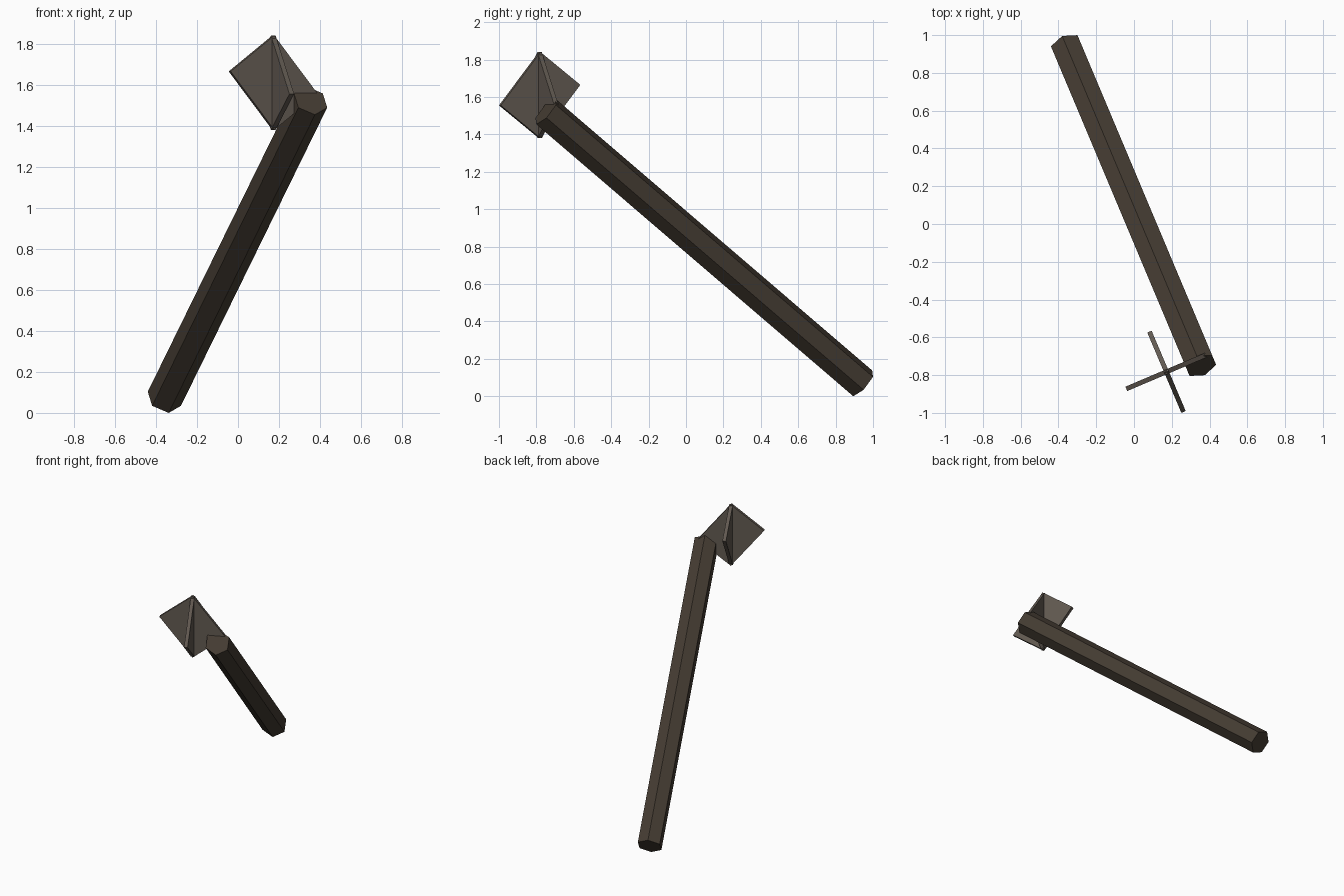
import bpy, bmesh, math
from mathutils import Vector

if "Cube" in bpy.data.objects:
    bpy.data.objects.remove(bpy.data.objects["Cube"])


def material(name, rgb):
    m = bpy.data.materials.new(name)
    m.diffuse_color = (*rgb, 1)
    m.use_nodes = True
    m.node_tree.nodes["Principled BSDF"].inputs["Base Color"].default_value = m.diffuse_color
    return m


shaft_mat = material("dark brown wood", (0.060, 0.046, 0.033))
vane_mat = material("grey brown feather", (0.120, 0.100, 0.082))


def prism(name, points, sweep, mat):
    """Extrude a polygon along a vector and link it as an object."""
    bm = bmesh.new()
    face = bm.faces.new([bm.verts.new(p) for p in points])
    new = bmesh.ops.extrude_face_region(bm, geom=[face])["geom"]
    bmesh.ops.translate(bm, vec=sweep,
                        verts=[v for v in new if isinstance(v, bmesh.types.BMVert)])
    bmesh.ops.recalc_face_normals(bm, faces=bm.faces)
    me = bpy.data.meshes.new(name)
    bm.to_mesh(me)
    bm.free()
    me.materials.append(mat)
    ob = bpy.data.objects.new(name, me)
    bpy.context.collection.objects.link(ob)
    return ob


# Hexagonal shaft, leaning, with one corner pointing up
low, high = Vector((-0.359, 0.945, 0.069)), Vector((0.354, -0.750, 1.523))
axis = high - low
side = axis.cross(Vector((0, 0, 1))).normalized()
up = side.cross(axis).normalized()
R = 0.088
hexagon = [low + R * (math.sin(a) * side + math.cos(a) * up)
           for a in (i * math.pi / 3 for i in range(6))]
prism("shaft", hexagon, axis, shaft_mat)

# Two crossed upright vanes: thin rectangles standing on a corner
centre = Vector((0.172, -0.7825, 1.61))
L, H, tilt, thick = 0.231, 0.23, 0.055, 0.025
profile = [(0, H), (L, -tilt), (0, -H), (-L, tilt)]
yaw = math.radians(23)
for name, ang in (("vane_across", yaw), ("vane_along", yaw - math.pi / 2)):
    d = Vector((math.cos(ang), math.sin(ang), 0))
    n = Vector((-d.y, d.x, 0)) * thick
    pts = [centre + d * s + Vector((0, 0, z)) - n / 2 for s, z in profile]
    prism(name, pts, n, vane_mat)
